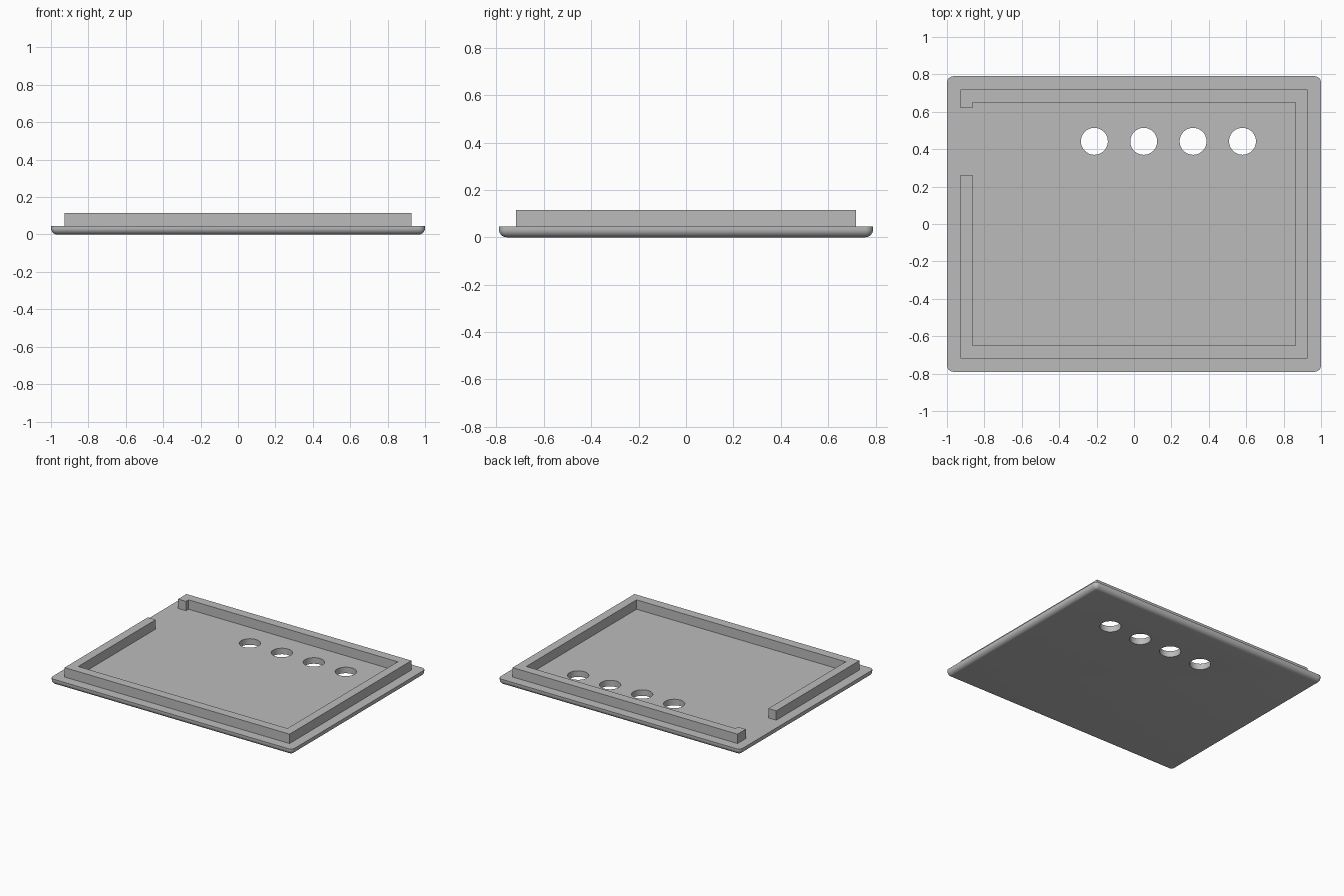
import bpy, bmesh

if "Cube" in bpy.data.objects:
    bpy.data.objects.remove(bpy.data.objects["Cube"], do_unlink=True)

grey = bpy.data.materials.new("light grey")
grey.use_nodes = True
COLOUR = (0.5, 0.5, 0.5, 1)
grey.diffuse_color = COLOUR
grey.node_tree.nodes["Principled BSDF"].inputs["Base Color"].default_value = COLOUR

PLATE_TOP, RIM_TOP = 0.045, 0.115
ROUND = 0.034


def make_object(name, bm):
    bmesh.ops.recalc_face_normals(bm, faces=bm.faces[:])
    mesh = bpy.data.meshes.new(name)
    bm.to_mesh(mesh)
    bm.free()
    mesh.materials.append(grey)
    obj = bpy.data.objects.new(name, mesh)
    bpy.context.collection.objects.link(obj)
    return obj


def extrude_outline(outline, bottom, top):
    bm = bmesh.new()
    face = bm.faces.new([bm.verts.new((x, y, bottom)) for x, y in outline])
    grown = bmesh.ops.extrude_face_region(bm, geom=[face], use_keep_orig=True)
    moved = [v for v in grown["geom"] if isinstance(v, bmesh.types.BMVert)]
    bmesh.ops.translate(bm, verts=moved, vec=(0, 0, top - bottom))
    return bm


# Base plate with rounded underside edges and corners
bm = extrude_outline([(-1, -0.79), (1, -0.79), (1, 0.79), (-1, 0.79)], 0, PLATE_TOP)
edges = [e for e in bm.edges if min(v.co.z for v in e.verts) < 0.001]
bmesh.ops.bevel(bm, geom=edges, offset=ROUND, segments=8, profile=0.5,
                affect='EDGES', clamp_overlap=False)
plate = make_object("base_plate", bm)

# Row of four round through holes
bm = bmesh.new()
for i in range(4):
    drill = bmesh.ops.create_cone(bm, cap_ends=True, segments=48,
                                  radius1=0.072, radius2=0.072, depth=0.4)
    bmesh.ops.translate(bm, verts=drill["verts"], vec=(-0.212 + i * 0.264, 0.442, 0))
drills = make_object("hole_cutters", bm)
drills.hide_render = True
cut = plate.modifiers.new("holes", 'BOOLEAN')
cut.operation = 'DIFFERENCE'
cut.solver = 'EXACT'
cut.object = drills

bpy.ops.object.select_all(action='DESELECT')
bpy.context.view_layer.objects.active = plate
plate.select_set(True)
bpy.ops.object.modifier_apply(modifier=cut.name)
bpy.data.objects.remove(drills, do_unlink=True)
bpy.ops.object.shade_smooth_by_angle(angle=0.6)

# Raised rim, open on the right side near the back
OUT_X, OUT_Y, IN_X, IN_Y = 0.928, 0.718, 0.863, 0.65
GAP_FRONT, GAP_BACK = 0.262, 0.62
rim = [(-OUT_X, GAP_FRONT), (-OUT_X, -OUT_Y), (OUT_X, -OUT_Y), (OUT_X, OUT_Y),
       (-OUT_X, OUT_Y), (-OUT_X, GAP_BACK), (-IN_X, GAP_BACK), (-IN_X, IN_Y),
       (IN_X, IN_Y), (IN_X, -IN_Y), (-IN_X, -IN_Y), (-IN_X, GAP_FRONT)]
make_object("raised_rim", extrude_outline(rim, PLATE_TOP, RIM_TOP))
